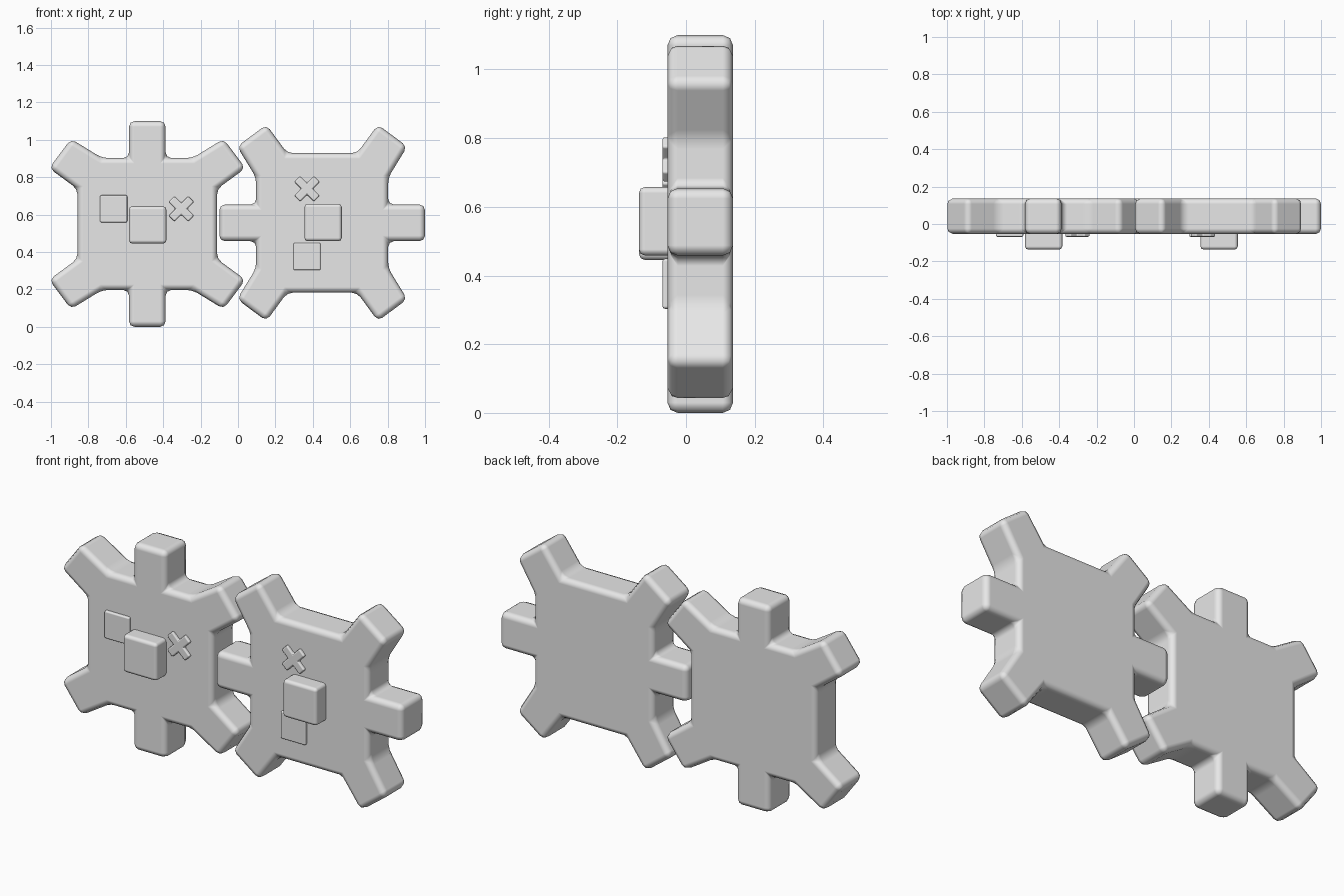
import bpy, bmesh, math
from mathutils import Matrix

if "Cube" in bpy.data.objects:
    bpy.data.objects.remove(bpy.data.objects["Cube"])

grey = bpy.data.materials.new("light grey")
grey.diffuse_color = (0.8, 0.8, 0.8, 1)
grey.use_nodes = True
grey.node_tree.nodes["Principled BSDF"].inputs["Base Color"].default_value = grey.diffuse_color


def slab(name, pts, y0, y1, bevel, matrix, segments=2):
    """Extrude an x-z outline from y0 (front) to y1 (back) with rounded edges."""
    bm = bmesh.new()
    face = bm.faces.new([bm.verts.new((x, y0, z)) for x, z in pts])
    ext = bmesh.ops.extrude_face_region(bm, geom=[face])
    for v in ext["geom"]:
        if isinstance(v, bmesh.types.BMVert):
            v.co.y = y1
    bmesh.ops.recalc_face_normals(bm, faces=bm.faces)
    mesh = bpy.data.meshes.new(name)
    bm.to_mesh(mesh)
    bm.free()
    mesh.materials.append(grey)
    ob = bpy.data.objects.new(name, mesh)
    bpy.context.collection.objects.link(ob)
    ob.matrix_world = matrix
    for p in mesh.polygons:
        p.use_smooth = True
    mod = ob.modifiers.new("rounded edges", 'BEVEL')
    mod.width = bevel
    mod.segments = segments
    mod.limit_method = 'ANGLE'
    mod.angle_limit = math.radians(25)
    mod.harden_normals = True
    return ob


def square(cx, cz, h):
    return [(cx - h, cz - h), (cx + h, cz - h), (cx + h, cz + h), (cx - h, cz + h)]


def cross(cx, cz, r, w):
    """Diagonal X outline: arm reach r, arm half width w."""
    plus = [(w, w), (w, r), (-w, r), (-w, w), (-r, w), (-r, -w),
            (-w, -w), (-w, -r), (w, -r), (w, -w), (r, -w), (r, w)]
    c = math.sqrt(0.5)
    return [(cx + c * (x - z), cz + c * (x + z)) for x, z in plus]


# One quadrant of the six-toothed outline, mirrored to all four
quad = [(0.098, 0.55), (0.098, 0.353), (0.242, 0.353),
        (0.408, 0.455), (0.525, 0.298), (0.373, 0.187)]
right = quad + [(x, -z) for x, z in reversed(quad)]
outline = right + [(-x, -z) for x, z in right]

# The second gear is the first one turned a quarter
for side, cx, cz, turn in (("left", -0.485, 0.55, 0), ("right", 0.45, 0.556, -90)):
    m = Matrix.Translation((cx, 0, cz)) @ Matrix.Rotation(math.radians(turn), 4, 'Y')
    slab(side + "_gear", outline, -0.054, 0.137, 0.03, m)
    slab(side + "_hub", square(0.002, -0.005, 0.1), -0.137, 0.0, 0.018, m)
    slab(side + "_square_plate", square(-0.18, 0.081, 0.073), -0.069, -0.03, 0.008, m)
    slab(side + "_cross_plate", cross(0.182, 0.081, 0.074, 0.022), -0.069, -0.03, 0.008, m)
